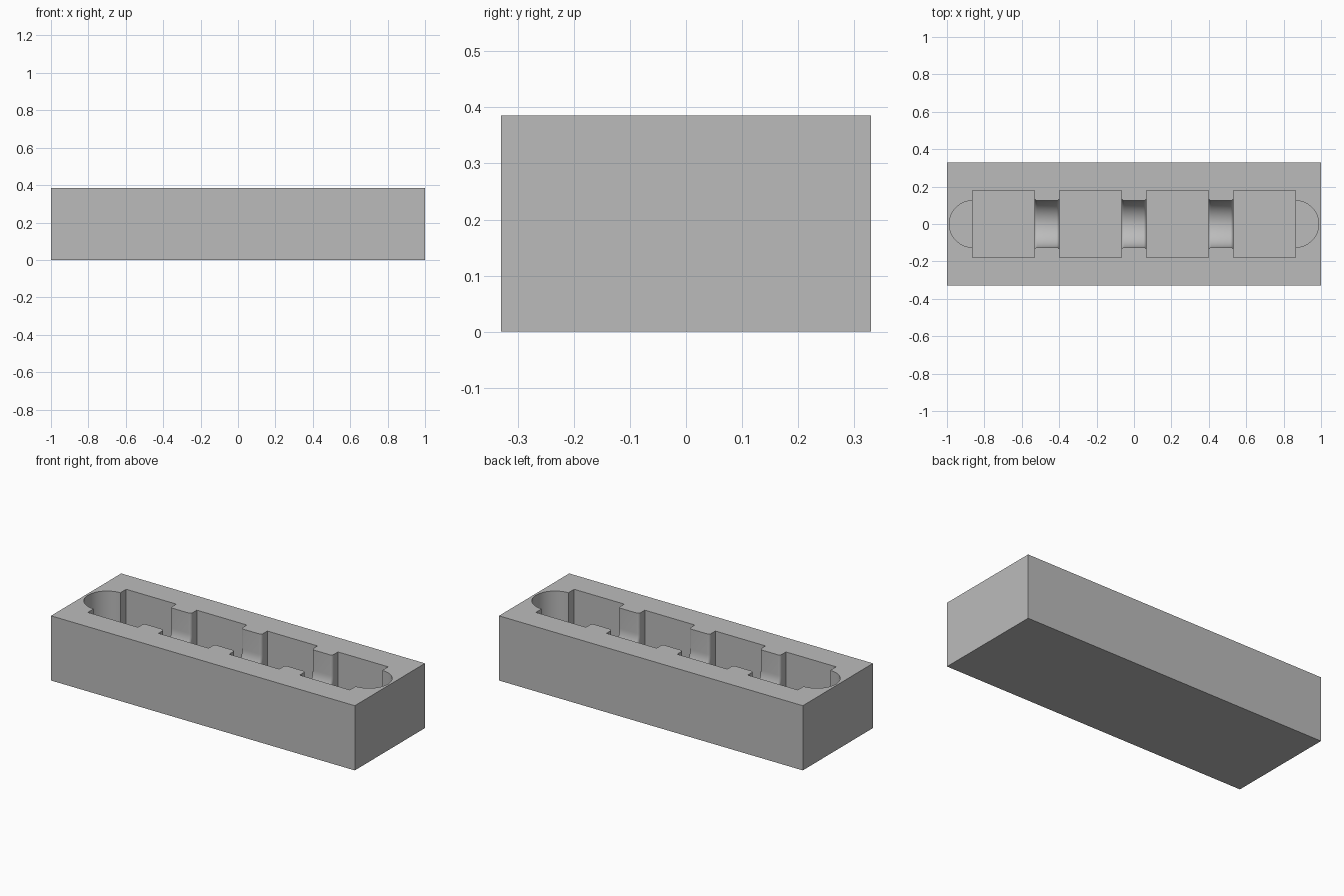
import bpy
import bmesh
import math

cube = bpy.data.objects.get("Cube")
if cube:
    bpy.data.objects.remove(cube, do_unlink=True)

LENGTH, WIDTH, HEIGHT = 2.0, 0.66, 0.385
PITCH = 0.465            # spacing of the pockets
POCKET_X, POCKET_Y = 0.165, 0.18
POCKET_FLOOR = 0.065
SLOT_R = 0.125           # radius of channels and end slots
CHANNEL_AXIS = 0.265     # height of the channel's rounded floor axis
SLOT_FLOOR = CHANNEL_AXIS - SLOT_R
FILLET = 0.016
ABOVE = HEIGHT + 0.1


def make_object(name, bm):
    bmesh.ops.recalc_face_normals(bm, faces=bm.faces[:])
    mesh = bpy.data.meshes.new(name)
    bm.to_mesh(mesh)
    bm.free()
    ob = bpy.data.objects.new(name, mesh)
    bpy.context.scene.collection.objects.link(ob)
    return ob


def box(name, x, half_x, half_y, z0, z1):
    bm = bmesh.new()
    bmesh.ops.create_cube(bm, size=1)
    for v in bm.verts:
        v.co.x = x + v.co.x * 2 * half_x
        v.co.y *= 2 * half_y
        v.co.z = z1 if v.co.z > 0 else z0
    return make_object(name, bm)


def end_slot(name, x):
    bm = bmesh.new()
    depth = ABOVE - SLOT_FLOOR
    bmesh.ops.create_cone(bm, cap_ends=True, segments=64, radius1=SLOT_R,
                          radius2=SLOT_R, depth=depth)
    bmesh.ops.translate(bm, verts=bm.verts[:], vec=(x, 0, SLOT_FLOOR + depth / 2))
    return make_object(name, bm)


def u_section(bm, x, r):
    """U-shaped ring: open sides above, half circle below."""
    points = [(r, ABOVE)]
    for i in range(33):
        a = math.pi * i / 32
        points.append((r * math.cos(a), CHANNEL_AXIS - r * math.sin(a)))
    points.append((-r, ABOVE))
    return [bm.verts.new((x, y, z)) for y, z in points]


def channel(name, x):
    """Channel between two pockets, flared by a fillet at both mouths."""
    half = PITCH / 2 - POCKET_X
    stations = [(half + 0.03, SLOT_R + FILLET)]
    for i in range(7):
        a = math.pi / 2 * i / 6
        stations.append((half - FILLET * (1 - math.cos(a)),
                         SLOT_R + FILLET * (1 - math.sin(a))))
    path = [(-d, r) for d, r in stations] + [(d, r) for d, r in reversed(stations)]
    bm = bmesh.new()
    rings = [u_section(bm, x + d, r) for d, r in path]
    for a, b in zip(rings, rings[1:]):
        for i in range(len(a)):
            j = (i + 1) % len(a)
            bm.faces.new((a[i], a[j], b[j], b[i]))
    bm.faces.new(rings[0])
    bm.faces.new(rings[-1])
    return make_object(name, bm)


# Solid block
block = box("tray_block", 0, LENGTH / 2, WIDTH / 2, 0, HEIGHT)

# Cutters: channels, rounded end slots, then square pockets
cutters = [channel("channel_cutter", PITCH * i) for i in (-1, 0, 1)]
end_x = 1.5 * PITCH + POCKET_X
cutters += [end_slot("end_slot_cutter", s * end_x) for s in (-1, 1)]
cutters += [box("pocket_cutter", PITCH * (i - 1.5), POCKET_X, POCKET_Y,
                POCKET_FLOOR, ABOVE) for i in range(4)]

bpy.context.view_layer.objects.active = block
for cutter in cutters:
    cutter.hide_render = True
    mod = block.modifiers.new("cut", 'BOOLEAN')
    mod.operation = 'DIFFERENCE'
    mod.solver = 'EXACT'
    mod.object = cutter
    bpy.ops.object.modifier_apply(modifier=mod.name)
    bpy.data.objects.remove(cutter, do_unlink=True)

# Plain grey material
grey = bpy.data.materials.new("plain_grey")
grey.use_nodes = True
colour = (0.5, 0.5, 0.5, 1)
grey.diffuse_color = colour
grey.node_tree.nodes["Principled BSDF"].inputs["Base Color"].default_value = colour
block.data.materials.clear()
block.data.materials.append(grey)

# Smooth the curved walls, keep the edges crisp
for ob in bpy.context.selected_objects:
    ob.select_set(False)
block.select_set(True)
bpy.ops.object.shade_smooth_by_angle(angle=math.radians(30))
